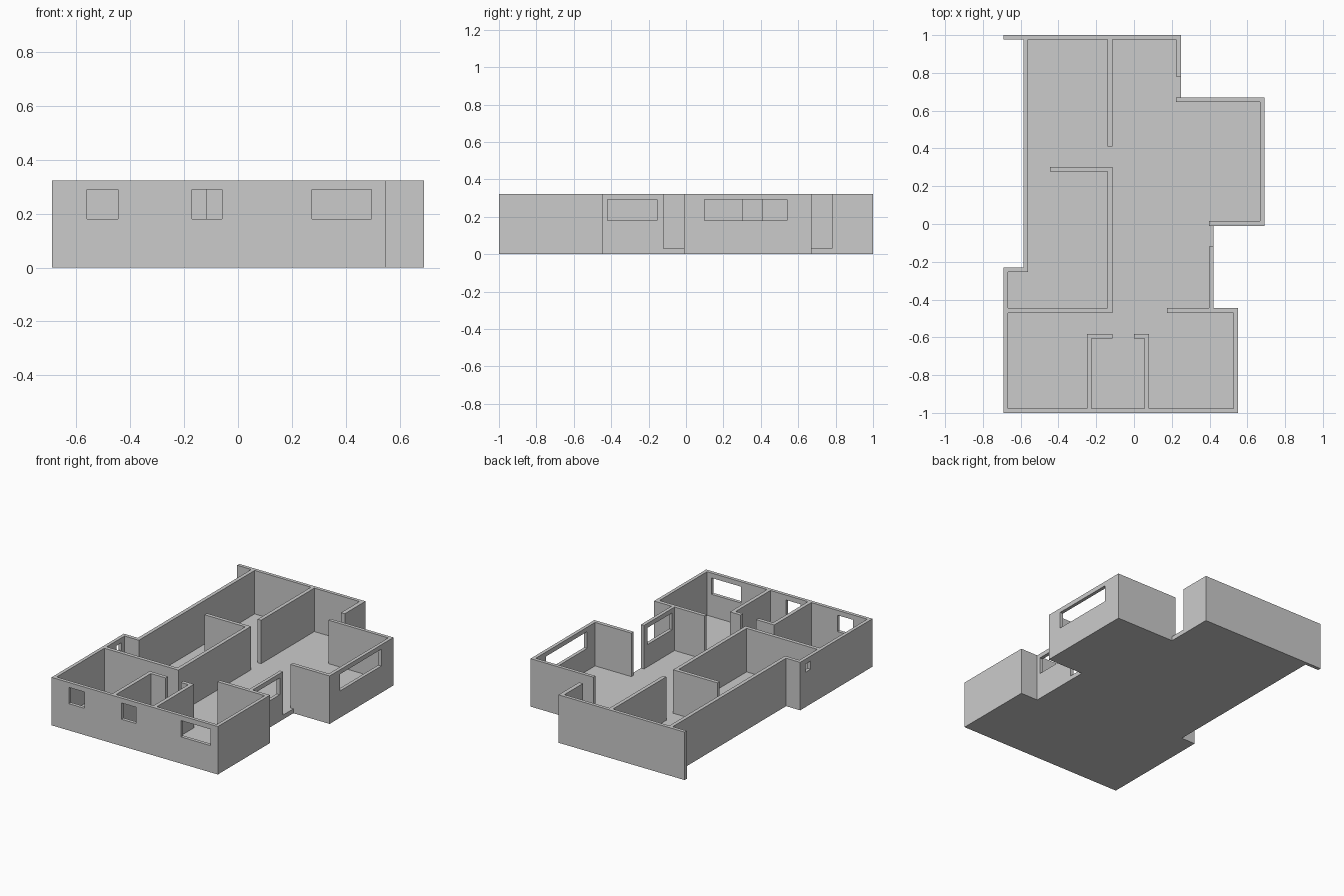
import bpy, bmesh

if "Cube" in bpy.data.objects:
    bpy.data.objects.remove(bpy.data.objects["Cube"])

H, SLAB = 0.323, 0.03      # wall height, floor thickness


def new_object(name, bm):
    bmesh.ops.recalc_face_normals(bm, faces=bm.faces[:])
    me = bpy.data.meshes.new(name)
    bm.to_mesh(me)
    bm.free()
    ob = bpy.data.objects.new(name, me)
    bpy.context.collection.objects.link(ob)
    return ob


def prism(bm, pts, z0, z1):
    base = bm.faces.new([bm.verts.new((x, y, z0)) for x, y in pts])
    ext = bmesh.ops.extrude_face_region(bm, geom=[base], use_keep_orig=True)
    vs = [g for g in ext["geom"] if isinstance(g, bmesh.types.BMVert)]
    bmesh.ops.translate(bm, verts=vs, vec=(0, 0, z1 - z0))


def box(bm, x0, x1, y0, y1, z0=0.0, z1=H):
    prism(bm, [(x0, y0), (x1, y0), (x1, y1), (x0, y1)], z0, z1)


# floor slab following the house outline
outline = [(-.69, -1), (.55, -1), (.55, -.445), (.42, -.445), (.42, -.01),
           (.69, -.01), (.69, .67), (.25, .67), (.25, 1), (-.585, 1),
           (-.585, -.23), (-.69, -.23)]
bm = bmesh.new()
prism(bm, outline, 0, SLAB)
house = new_object("house_floor_and_walls", bm)

# walls as x0, x1, y0, y1
walls = [
    # outer walls
    (-.69, .25, .977, 1), (-.585, -.56, -.255, 1), (-.69, -.56, -.255, -.23),
    (-.69, -.667, -1, -.23), (-.69, .55, -1, -.977), (.527, .55, -1, -.445),
    (.175, .55, -.47, -.445), (.397, .42, -.47, -.12), (.397, .69, -.01, .015),
    (.667, .69, -.01, .67), (.222, .69, .647, .67), (.222, .25, .78, 1),
    # inner partitions
    (-.14, -.115, .41, 1), (-.445, -.115, .277, .302),
    (-.14, -.115, -.47, .302), (-.69, -.115, -.47, -.445),
    (-.25, -.225, -1, -.582), (-.25, -.115, -.607, -.582),
    (.055, .08, -1, -.582), (0, .08, -.607, -.582),
]
helpers = []


def boolean(target, cutter, op):
    m = target.modifiers.new(cutter.name, 'BOOLEAN')
    m.operation, m.solver, m.object = op, 'EXACT', cutter
    m.use_self = True
    cutter.hide_render = True
    helpers.append(cutter)


for i, w in enumerate(walls):
    bm = bmesh.new()
    box(bm, *w)
    boolean(house, new_object(f"wall_{i}", bm), 'UNION')

# window openings: three front, two right, one small left
windows = [(-.56, -.445, -1.05, -.95, .18, .29), (-.17, -.06, -1.05, -.95, .18, .29),
           (.275, .495, -1.05, -.95, .18, .29), (.37, .45, -.42, -.155, .18, .293),
           (.64, .72, .10, .54, .18, .293), (-.72, -.64, -.34, -.285, .235, .29)]
bm = bmesh.new()
for w in windows:
    box(bm, *w)
boolean(house, new_object("window_openings", bm), 'DIFFERENCE')

# bake the booleans and drop the helpers
dg = bpy.context.evaluated_depsgraph_get()
mesh = bpy.data.meshes.new_from_object(house.evaluated_get(dg))
house.modifiers.clear()
house.data = mesh
for h in helpers:
    bpy.data.objects.remove(h)
